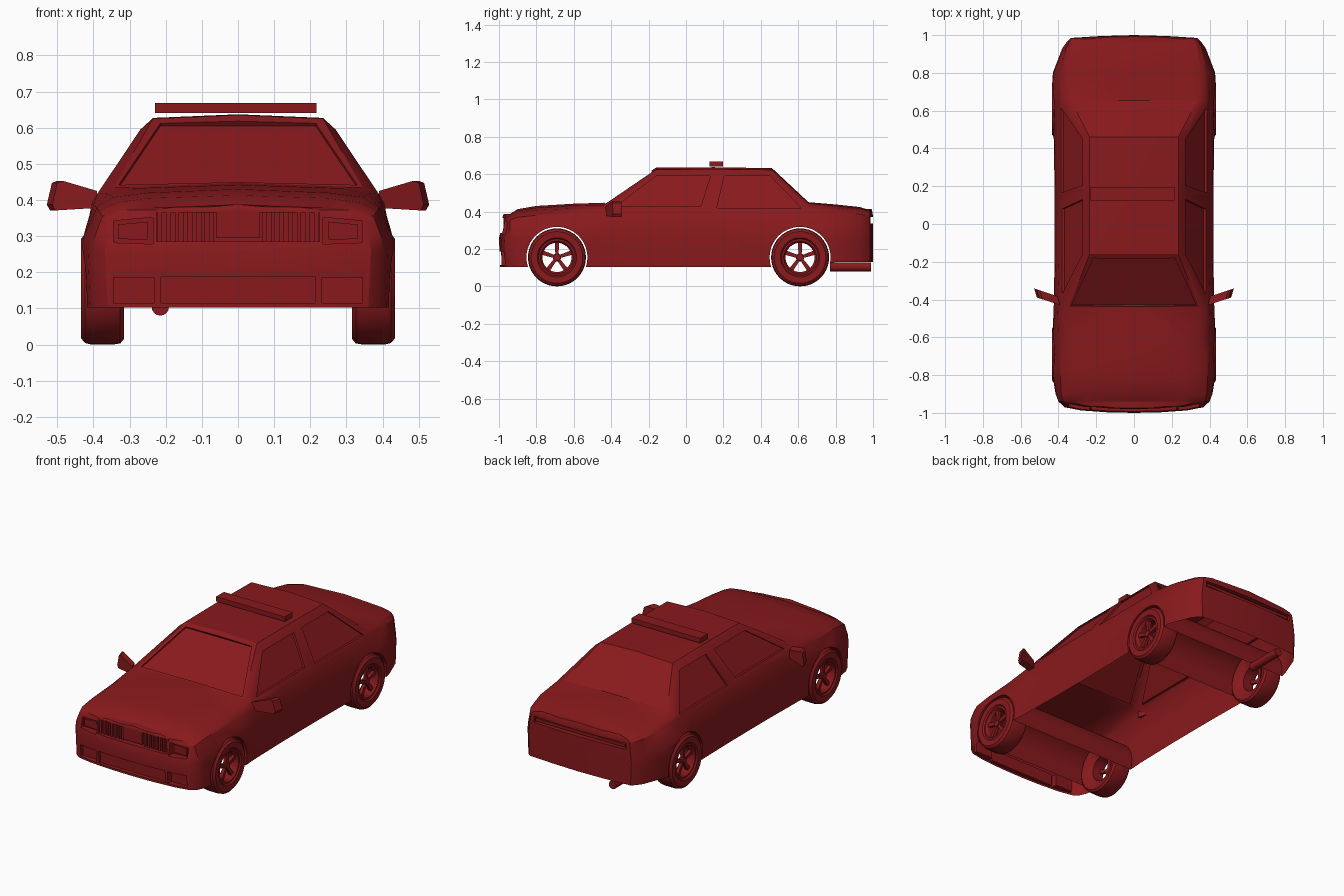
import bpy, bmesh, math
from mathutils import Vector, Matrix

if "Cube" in bpy.data.objects:
    bpy.data.objects.remove(bpy.data.objects["Cube"])

red = bpy.data.materials.new("red_paint")
red.diffuse_color = (0.25, 0.01, 0.012, 1)
red.use_nodes = True
red.node_tree.nodes["Principled BSDF"].inputs["Base Color"].default_value = red.diffuse_color


def finish(bm, name):
    bmesh.ops.recalc_face_normals(bm, faces=bm.faces[:])
    me = bpy.data.meshes.new(name)
    bm.to_mesh(me)
    bm.free()
    me.materials.append(red)
    ob = bpy.data.objects.new(name, me)
    bpy.context.collection.objects.link(ob)
    return ob


def prism(bm, pts, vec):
    vec = Vector(vec)
    a = [bm.verts.new(p) for p in pts]
    b = [bm.verts.new(Vector(p) + vec) for p in pts]
    n = len(a)
    bm.faces.new(a)
    bm.faces.new(b[::-1])
    for i in range(n):
        bm.faces.new((a[i], b[i], b[(i + 1) % n], a[(i + 1) % n]))


def box(bm, x0, x1, y0, y1, z0, z1):
    prism(bm, [(x0, y0, z0), (x1, y0, z0), (x1, y0, z1), (x0, y0, z1)], (0, y1 - y0, 0))


def flip(pts, s):
    return [(s * x, y, z) for x, y, z in pts]


# Body cross-sections: y, sill x, waist x, belt x z, pillar top x z, roof edge x z, centre z
stations = [
    (-.94, .392, .40, .375, .355, .33, .372, .25, .380, .388),
    (-.90, .41, .415, .385, .370, .34, .392, .25, .405, .413),
    (-.80, .425, .432, .390, .380, .345, .408, .25, .420, .430),
    (-.60, .43, .432, .400, .385, .36, .417, .27, .433, .442),
    (-.44, .42, .425, .405, .392, .387, .42, .345, .435, .447),
    (-.16, .415, .42, .397, .405, .27, .595, .235, .625, .635),
    (.15, .415, .42, .397, .405, .27, .595, .235, .627, .637),
    (.46, .42, .425, .397, .405, .27, .595, .235, .623, .632),
    (.655, .43, .432, .394, .410, .384, .425, .335, .445, .450),
    (.80, .425, .43, .390, .400, .36, .420, .30, .432, .438),
    (.93, .375, .38, .360, .385, .335, .405, .28, .418, .424),
    (.965, .35, .355, .340, .380, .325, .395, .27, .408, .413),
]


def section(s):
    y, wb, w, x3, z3, x4, z4, x5, z5, z6 = s
    zb = .13 if y > .7 else .103
    return [(wb, y, zb), (w, y, .26), (w - .004, y, .30), (x3, y, z3), (x4, y, z4), (x5, y, z5), (0, y, z6)]


def cap(base, scale, y, dy):
    return [(p[0] * scale, y + d, p[2]) for p, d in zip(base, dy)]


mid = [section(s) for s in stations]
nose_dy = (.006, 0, .012, .02, .02, .022, .025)
tail_dy = (0, 0, 0, -.001, -.003, -.006, -.008)
rings = [cap(mid[0], k, y, nose_dy) for k, y in ((0, -1.0), (.35, -.997), (.7, -.987), (.92, -.97))]
rings += mid + [cap(mid[-1], k, y, tail_dy) for k, y in ((.94, .985), (.5, .995), (0, 1.0))]

bm = bmesh.new()
loops = []
for r in rings:
    full = r + flip(r[-2::-1], -1)
    loops.append([bm.verts.new(p) for p in full])
for a, b in zip(loops, loops[1:]):
    for i in range(len(a)):
        j = (i + 1) % len(a)
        bm.faces.new((a[i], a[j], b[j], b[i]))
bmesh.ops.remove_doubles(bm, verts=bm.verts[:], dist=1e-5)
bmesh.ops.triangulate(bm, faces=bm.faces[:])
body = finish(bm, "body_shell")

# Cutters: wheel tunnels, windows, lamp and grille recesses
WHEEL_Y, WHEEL_Z = (-.69, .61), .155
bm = bmesh.new()
for y in WHEEL_Y:
    ring = [(-.6, y + .163 * math.cos(t * math.pi / 24), WHEEL_Z + .163 * math.sin(t * math.pi / 24))
            for t in range(48)]
    prism(bm, ring, (1.2, 0, 0))
windows = [[(-.37, .43), (-.16, .59), (.13, .59), (.08, .43)],
           [(.165, .42), (.205, .59), (.45, .59), (.615, .42)]]
for s in (1, -1):
    for win in windows:
        floor = [(.397 - (z - .405) * .668 - .013, y, z) for y, z in win]
        prism(bm, flip(floor, s), (s * .2, 0, 0))
    lamp = [(.235, -.94, .278), (.345, -.94, .282), (.345, -.94, .342), (.235, -.94, .352)]
    prism(bm, flip(lamp, s), (0, -.2, 0))
    x0, x1 = sorted((s * .232, s * .345))
    box(bm, x0, x1, -1.1, -.95, .115, .185)
prism(bm, [(-.33, -.425, .434), (.33, -.425, .434), (.215, -.175, .604), (-.215, -.175, .604)], (0, -.12, .16))
box(bm, -.215, .215, -1.1, -.97, .115, .187)
box(bm, -.225, .225, -1.1, -.945, .285, .366)
box(bm, -.30, .30, .965, 1.1, .335, .37)
cutter = finish(bm, "body_cutter")
cutter.hide_render = True

mod = body.modifiers.new("cut", "BOOLEAN")
mod.operation = 'DIFFERENCE'
mod.solver = 'EXACT'
mod.object = cutter
dg = bpy.context.evaluated_depsgraph_get()
me = bpy.data.meshes.new_from_object(body.evaluated_get(dg))
body.modifiers.clear()
body.data = me
bpy.data.objects.remove(cutter)

# Open the underside of the shell
bm = bmesh.new()
bm.from_mesh(me)
bm.normal_update()
under = [f for f in bm.faces if f.normal.z < -.8 and f.calc_center_median().z < .14]
bmesh.ops.delete(bm, geom=under, context='FACES')
bm.to_mesh(me)
bm.free()

# Grille slats and centre panel
bm = bmesh.new()
for s in (1, -1):
    for i in range(7):
        x = s * (.073 + i * .024)
        box(bm, x - .006, x + .006, -.97, -.944, .285, .366)
box(bm, -.06, .06, -.977, -.944, .295, .366)
finish(bm, "grille")

# Headlamp lenses and rear light strip
bm = bmesh.new()
for s in (1, -1):
    lens = [(.25, -.938, .29), (.332, -.938, .292), (.332, -.938, .332), (.25, -.938, .34)]
    prism(bm, flip(lens, s), (0, -.015, 0))
finish(bm, "headlamps")
bm = bmesh.new()
box(bm, -.29, .29, .96, .983, .343, .36)
finish(bm, "rear_light_strip")

# Roof light bar
bm = bmesh.new()
box(bm, -.23, .217, .125, .197, .64, .668)
finish(bm, "roof_light_bar")

# Door mirrors
for s, name in ((1, "right_mirror"), (-1, "left_mirror")):
    bm = bmesh.new()
    outline = [(.39, .378), (.505, .371), (.514, .387), (.50, .447), (.485, .453), (.39, .425)]
    prism(bm, flip([(x, -.43 + (x - .39) * .33, z) for x, z in outline], s), (s * .015, .048, 0))
    finish(bm, name)

# Exhaust pipe
bm = bmesh.new()
bmesh.ops.create_cone(bm, cap_ends=True, segments=16, radius1=.024, radius2=.024, depth=.22,
                      matrix=Matrix.Translation((-.215, .88, .104)) @ Matrix.Rotation(math.pi / 2, 4, 'X'))
finish(bm, "exhaust_pipe")

# Wheel: revolved tyre and rim, then five spokes and a hub, axis along x
profile = [(.082, .05), (.105, -.05), (.14, -.06), (.152, -.05), (.155, -.03), (.155, .03),
           (.151, .047), (.138, .058), (.105, .056), (.098, .048), (.088, .05), (.078, .035), (.078, -.03)]
profile = profile[1:]
bm = bmesh.new()
N = 40
cols = [[bm.verts.new((x, r * math.cos(2 * math.pi * k / N), r * math.sin(2 * math.pi * k / N)))
         for r, x in profile] for k in range(N)]
for k in range(N):
    a, b = cols[k], cols[(k + 1) % N]
    for i in range(len(profile)):
        j = (i + 1) % len(profile)
        bm.faces.new((a[i], a[j], b[j], b[i]))
for k in range(5):
    rot = Matrix.Rotation(2 * math.pi * k / 5, 3, 'X')
    spoke = [(.02, -.008, .01), (.02, .008, .01), (.02, .012, .082), (.02, -.012, .082)]
    prism(bm, [rot @ Vector(p) for p in spoke], (.018, 0, 0))
bmesh.ops.create_cone(bm, cap_ends=True, segments=20, radius1=.022, radius2=.018, depth=.026,
                      matrix=Matrix.Translation((.03, 0, 0)) @ Matrix.Rotation(math.pi / 2, 4, 'Y'))
wheel = finish(bm, "front_right_wheel")
wheel.location = (.376, WHEEL_Y[0], WHEEL_Z)
for name, s, y in (("front_left_wheel", -1, WHEEL_Y[0]), ("rear_right_wheel", 1, WHEEL_Y[1]),
                   ("rear_left_wheel", -1, WHEEL_Y[1])):
    w = bpy.data.objects.new(name, wheel.data)
    w.location = (s * .376, y, WHEEL_Z)
    w.rotation_euler.z = 0 if s > 0 else math.pi
    bpy.context.collection.objects.link(w)

# Smooth shading with sharp creases
for ob in bpy.context.scene.objects:
    ob.select_set(ob.name.startswith(("body", "exhaust")) or ob == wheel)
bpy.context.view_layer.objects.active = body
bpy.ops.object.shade_smooth_by_angle(angle=math.radians(25))
